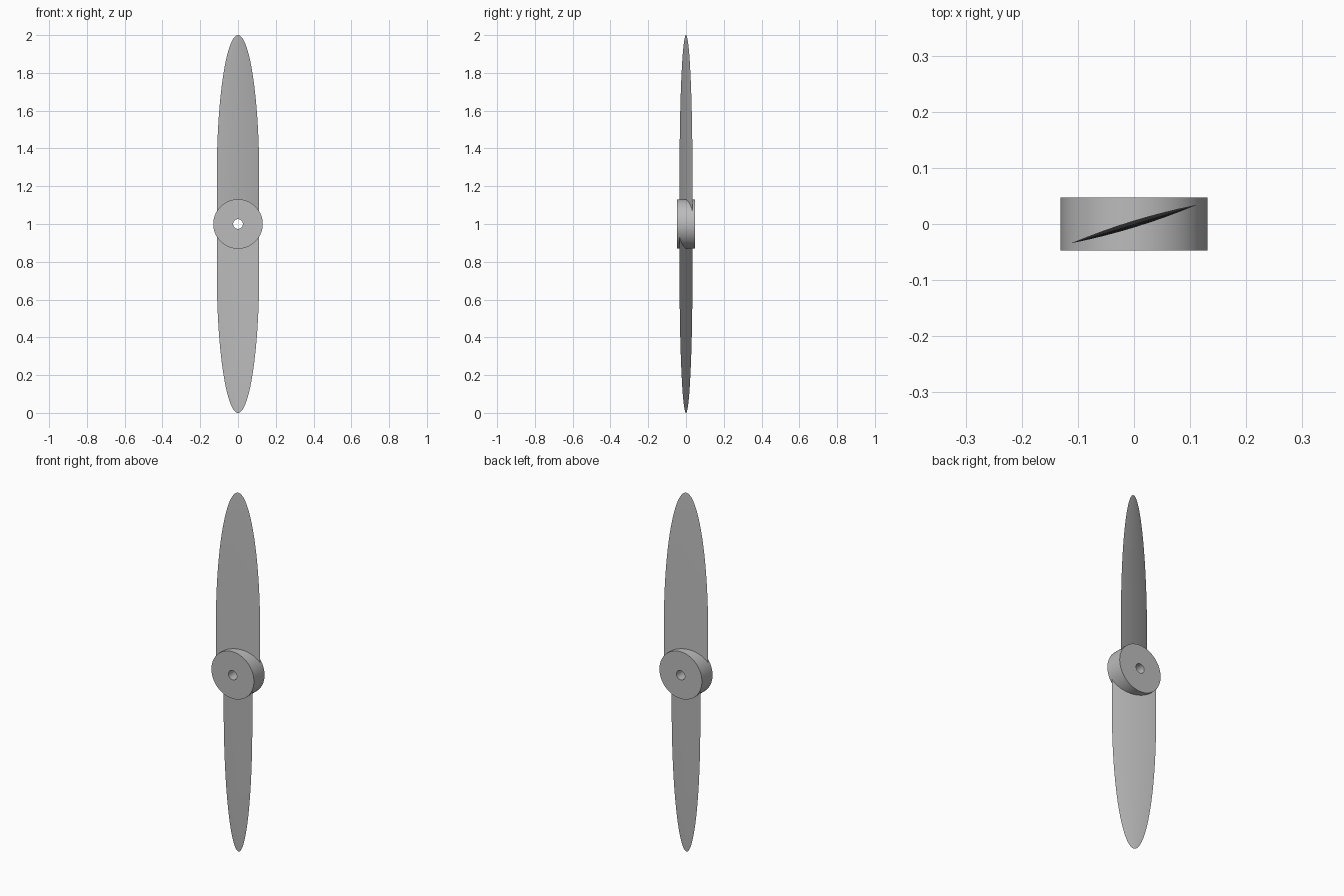
import bpy, bmesh, math
from mathutils import Matrix, Vector

cube = bpy.data.objects.get("Cube")
if cube:
    bpy.data.objects.remove(cube, do_unlink=True)

CENTRE = Vector((0, 0, 1))
HUB_R, HUB_HALF, BORE_R = 0.131, 0.047, 0.026
HALF_CHORD, HALF_THICK = 0.1175, 0.006
PITCH = math.radians(17)
ROOT, FULL, TIP = 0.05, 0.25, 1.0  # distances from the hub axis

grey = bpy.data.materials.new("grey")
grey.use_nodes = True
grey.diffuse_color = (0.5, 0.5, 0.5, 1)
grey.node_tree.nodes["Principled BSDF"].inputs["Base Color"].default_value = (0.5, 0.5, 0.5, 1)


def finish(name, bm):
    bmesh.ops.recalc_face_normals(bm, faces=bm.faces)
    mesh = bpy.data.meshes.new(name)
    bm.to_mesh(mesh)
    bm.free()
    mesh.materials.append(grey)
    obj = bpy.data.objects.new(name, mesh)
    obj.location = CENTRE
    bpy.context.collection.objects.link(obj)
    bpy.ops.object.select_all(action='DESELECT')
    obj.select_set(True)
    bpy.context.view_layer.objects.active = obj
    bpy.ops.object.shade_smooth_by_angle(angle=math.radians(30))
    return obj


def bridge(bm, a, b):
    for i in range(len(a)):
        j = (i + 1) % len(a)
        bm.faces.new((a[i], a[j], b[j], b[i]))


# Hub: a short drum along y with a round bore
bm = bmesh.new()
rings = []
for r, y in ((HUB_R, -HUB_HALF), (HUB_R, HUB_HALF), (BORE_R, HUB_HALF), (BORE_R, -HUB_HALF)):
    angles = [math.tau * i / 64 for i in range(64)]
    rings.append([bm.verts.new((r * math.cos(a), y, r * math.sin(a))) for a in angles])
for k in range(4):
    bridge(bm, rings[k], rings[(k + 1) % 4])
finish("hub", bm)


def section(bm, z, scale):
    """Lens-shaped blade section, pitched about the blade axis."""
    n = 12
    verts = []
    for i in range(2 * n):
        a = math.pi * i / n
        x = math.cos(a)
        y = math.copysign(1 - x * x, math.sin(a)) if i % n else 0
        p = Vector((x * HALF_CHORD * scale, y * HALF_THICK * scale, z))
        verts.append(bm.verts.new(Matrix.Rotation(PITCH, 3, 'Z') @ p))
    return verts


# Blades: constant chord near the hub, then an elliptical tip
def blade(name, turn):
    bm = bmesh.new()
    steps = 36
    loops = [section(bm, ROOT, 1)]
    for i in range(steps):
        a = math.pi / 2 * i / steps
        loops.append(section(bm, FULL + (TIP - FULL) * math.sin(a), math.cos(a)))
    for a, b in zip(loops, loops[1:]):
        bridge(bm, a, b)
    bm.faces.new(loops[0])
    tip = bm.verts.new((0, 0, TIP))
    last = loops[-1]
    for i in range(len(last)):
        bm.faces.new((last[i], last[(i + 1) % len(last)], tip))
    bm.transform(Matrix.Rotation(turn, 4, 'Y'))
    finish(name, bm)


blade("upper_blade", 0)
blade("lower_blade", math.pi)
